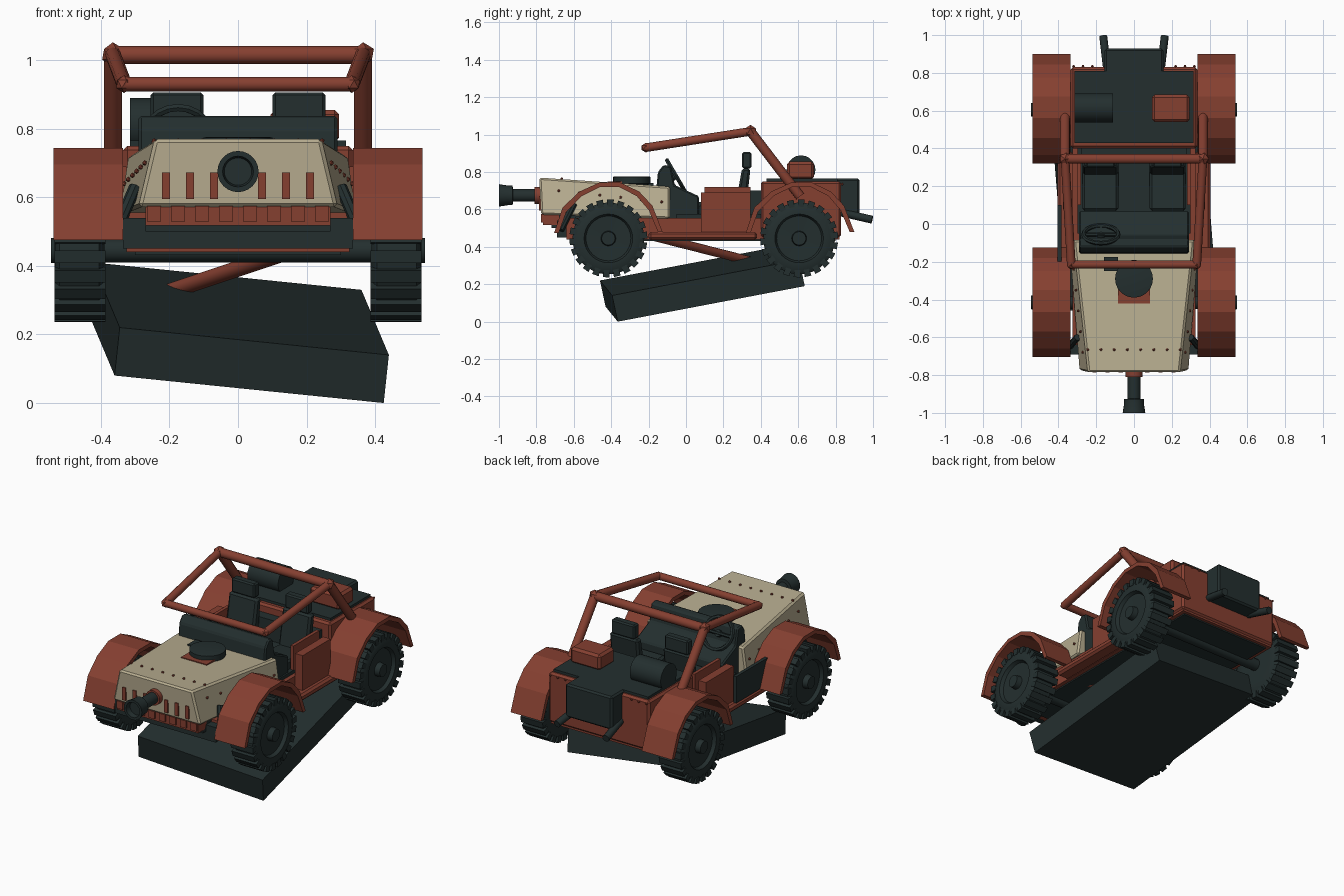
import bpy, bmesh, math
from mathutils import Vector

if "Cube" in bpy.data.objects:
    bpy.data.objects.remove(bpy.data.objects["Cube"])

def material(name, rgb):
    m = bpy.data.materials.new(name)
    m.diffuse_color = (*rgb, 1)
    m.use_nodes = True
    m.node_tree.nodes["Principled BSDF"].inputs["Base Color"].default_value = m.diffuse_color
    return m

RUST = material("rust_red", (0.235, 0.05, 0.03))
DARK = material("dark_slate", (0.017, 0.028, 0.028))
CREAM = material("cream", (0.48, 0.42, 0.28))

def finish(name, bm, mat, bevel=0, smooth=False):
    bmesh.ops.recalc_face_normals(bm, faces=bm.faces)
    me = bpy.data.meshes.new(name)
    bm.to_mesh(me)
    bm.free()
    me.materials.append(mat)
    ob = bpy.data.objects.new(name, me)
    bpy.context.collection.objects.link(ob)
    if bevel:
        b = ob.modifiers.new("bevel", 'BEVEL')
        b.width, b.segments = bevel, 1
    if smooth:
        bpy.context.view_layer.objects.active = ob
        bpy.ops.object.select_all(action='DESELECT')
        ob.select_set(True)
        bpy.ops.object.shade_smooth_by_angle(angle=math.radians(35))
    return ob

def hexa(name, lower, upper, mat, bevel=0):
    """Six sided block from two matching rings of four corners."""
    bm = bmesh.new()
    a = [bm.verts.new(p) for p in lower]
    b = [bm.verts.new(p) for p in upper]
    bm.faces.new(a)
    bm.faces.new(b)
    for i in range(4):
        j = (i + 1) % 4
        bm.faces.new((a[i], a[j], b[j], b[i]))
    return finish(name, bm, mat, bevel)

def box(name, x, y, z, mat, bevel=0):
    ring = [(x[0], y[0]), (x[1], y[0]), (x[1], y[1]), (x[0], y[1])]
    return hexa(name, [(*p, z[0]) for p in ring], [(*p, z[1]) for p in ring], mat, bevel)

def prism(name, prof, x0, x1, mat, bevel=0):
    """Extrude a (y, z) profile along x."""
    bm = bmesh.new()
    f = bm.faces.new([bm.verts.new((x0, *p)) for p in prof])
    r = bmesh.ops.extrude_face_region(bm, geom=[f])
    vs = [v for v in r['geom'] if isinstance(v, bmesh.types.BMVert)]
    bmesh.ops.translate(bm, verts=vs, vec=(x1 - x0, 0, 0))
    return finish(name, bm, mat, bevel)

def lathe(name, origin, axis, prof, mat, n=24, smooth=True):
    """Revolve (distance, radius) points about an axis."""
    bm = bmesh.new()
    q = Vector(axis).to_track_quat('Z', 'Y')
    rings = [[bm.verts.new(Vector(origin) + q @ Vector((r * math.cos(2 * math.pi * i / n),
              r * math.sin(2 * math.pi * i / n), d))) for i in range(n)] for d, r in prof]
    for a, b in zip(rings, rings[1:]):
        for i in range(n):
            j = (i + 1) % n
            bm.faces.new((a[i], a[j], b[j], b[i]))
    bm.faces.new(rings[0])
    bm.faces.new(rings[-1])
    return finish(name, bm, mat, 0, smooth)

def tube(name, a, b, r, mat, n=12):
    d = Vector(b) - Vector(a)
    return lathe(name, a, d, [(0, r), (d.length, r)], mat, n)

def dots(name, pts, r, mat):
    bm = bmesh.new()
    for p in pts:
        g = bmesh.ops.create_icosphere(bm, subdivisions=1, radius=r)
        bmesh.ops.translate(bm, verts=g['verts'], vec=p)
    return finish(name, bm, mat)

# Tilted stone slab the vehicle stands on
o, L, W, H = (Vector(v) for v in ((.425, -.365, 0), (-.08, 1.0, .19), (-.785, -.065, .08), (.015, -.03, .14)))
hexa("base_slab", [o, o + L, o + L + W, o + W], [o + H, o + L + H, o + L + W + H, o + W + H], DARK)
tube("support_pole", (-.20, .34, .325), (.25, -.25, .475), .024, RUST)

# Wheels, treads and fenders
WZ = .445
arch = [(-.29, .475), (-.245, .61), (-.155, .695), (-.05, .743), (.065, .743), (.165, .695), (.235, .62), (.29, .48)]
inner = [(y * .92, z - .024) for y, z in arch]
inner[0], inner[-1] = (-.265, .475), (.265, .48)
for end, wy in (("front", -.415), ("rear", .605)):
    for side, s in (("right", 1), ("left", -1)):
        tag = end + "_" + side
        lathe("wheel_" + tag, (s * .39, wy, WZ), (s, 0, 0),
              [(0, .12), (0, .17), (.015, .192), (.13, .192), (.143, .175), (.145, .13), (.125, .12),
               (.122, .04), (.155, .036), (.155, .015)], DARK, 32)
        bm = bmesh.new()
        n = 22
        for i in range(n):
            a0, a1 = 2 * math.pi * i / n, 2 * math.pi * (i + .62) / n
            ring = [(r * math.cos(a), r * math.sin(a)) for r, a in ((.17, a0), (.209, a0), (.209, a1), (.17, a1))]
            p = [bm.verts.new((s * .387, wy + c, WZ + d)) for c, d in ring]
            q = [bm.verts.new((s * .535, wy + c, WZ + d)) for c, d in ring]
            bm.faces.new(p)
            bm.faces.new(q)
            for k in range(4):
                bm.faces.new((p[k], p[(k + 1) % 4], q[(k + 1) % 4], q[k]))
        finish("tread_" + tag, bm, DARK)
        fy = wy + (0 if end == "front" else .005)
        prism("fender_" + tag, [(fy + y, z) for y, z in arch + inner[::-1]], s * .335, s * .538, RUST)
    tube(end + "_axle", (-.4, wy, WZ), (.4, wy, WZ), .035, DARK)

# Lower tub and rear body
box("tub", (-.325, .325), (-.64, .82), (.44, .555), RUST)
box("underbody", (-.3, .3), (-.6, .8), (.432, .45), DARK)
box("rear_body", (-.335, .335), (.40, .83), (.45, .75), RUST, .012)
box("rear_deck", (-.315, .315), (.43, .81), (.74, .765), DARK)
box("seat_bulkhead", (-.28, .28), (.34, .41), (.54, .70), DARK)
box("tail_box", (-.155, .155), (.78, .928), (.565, .765), DARK, .01)
for s in (1, -1):
    tube("exhaust", (s * .14, .80, .59), (s * .163, .995, .545), .021, DARK)
    box("sill", sorted((s * .32, s * .405)), (-.20, .38), (.437, .48), RUST, .012)
    box("door", sorted((s * .325, s * .375)), (.08, .345), (.45, .69), RUST)
    box("door_rail", sorted((s * .28, s * .30)), (.10, .345), (.54, .72), RUST)
    tube("front_strut", (s * .30, -.60, .63), (s * .36, -.67, .49), .018, DARK, 8)
box("left_side_panel", (-.405, -.385), (-.22, .10), (.48, .64), DARK)

# Hood with grille slots
hexa("hood", [(-.29, -.775, .572), (.29, -.775, .572), (.345, -.085, .55), (-.345, -.085, .55)],
     [(-.243, -.785, .77), (.243, -.785, .77), (.32, -.085, .722), (-.32, -.085, .722)], CREAM, .01)
for i in (-3, -2, -1, 1, 2, 3):
    x = i * .07
    box("grille_slot", (x - .011, x + .011), (-.786, -.77), (.595, .672), RUST)
box("grille_bar", (-.27, .27), (-.765, -.68), (.517, .572), RUST)
for i in range(8):
    x = -.245 + i * .07
    box("grille_tooth", (x - .02, x + .02), (-.775, -.72), (.53, .575), RUST)
box("front_bumper", (-.335, .335), (-.69, -.64), (.45, .54), DARK)
box("radiator_core", (-.27, .27), (-.72, -.45), (.50, .60), DARK)

# Front nozzle
lathe("nozzle_flange", (0, -.78, .675), (0, -1, 0), [(0, .045), (.03, .045)], RUST)
lathe("nozzle", (0, -.79, .675), (0, -1, 0),
      [(0, .034), (.135, .034), (.137, .052), (.16, .052), (.21, .06), (.21, .045), (.18, .04)], DARK)

# Air filter on hood
box("filter_plate", (-.085, .085), (-.42, -.26), (.72, .75), RUST)
lathe("air_filter", (0, -.29, .72), (0, 0, 1), [(0, .06), (.018, .1), (.054, .1), (.056, .09)], DARK)
box("hood_latch", (-.16, -.085), (-.25, -.175), (.71, .742), DARK)

# Rivets
pts = [(-.245 + i * .07, -.665, .764) for i in range(8)]
for s in (1, -1):
    pts += [(s * (.272 + .012 * i), -.68 + i * .11, .70 - i * .012) for i in range(6)]
    pts += [(s * (.32 - .05 * i), .835, .735) for i in range(3)]
dots("rivets", pts, .008, RUST)

# Dashboard and steering wheel
prism("dashboard", [(-.16, .70), (-.15, .80), (-.12, .838), (-.08, .83), (-.06, .73), (.07, .67), (.07, .54), (-.16, .54)],
      -.29, .29, DARK, .008)
c, nrm = Vector((-.175, -.055, .782)), Vector((0, .86, .5))
bpy.ops.mesh.primitive_torus_add(location=c, rotation=nrm.to_track_quat('Z', 'Y').to_euler(),
                                 major_radius=.092, minor_radius=.012, major_segments=20, minor_segments=6)
bpy.context.object.name = "steering_wheel"
bpy.context.object.data.materials.append(DARK)
tube("steering_column", c - nrm * .09, c + nrm * .005, .02, DARK)
tube("steering_spoke", c + Vector((-.09, 0, 0)), c + Vector((.09, 0, 0)), .01, DARK, 6)

# Seats
box("cabin_floor", (-.30, .30), (-.05, .40), (.53, .575), DARK)
for s in (1, -1):
    x = s * .178
    prism("seat_cushion", [(.07, .56), (.07, .63), (.29, .61), (.30, .56)], x - .095, x + .095, DARK, .012)
    prism("seat_back", [(.26, .60), (.30, .82), (.345, .82), (.32, .60)], x - .095, x + .095, DARK, .012)
    box("headrest", (x - .077, x + .077), (.30, .35), (.82, .906), DARK, .008)

# Roll cage
for s in (1, -1):
    top = (s * .365, .345, 1.017)
    tube("cage_rear_leg", top, (s * .365, .61, .67), .026, RUST)
    tube("cage_side_bar", top, (s * .332, -.215, .93), .023, RUST)
    dots("cage_joint", [top], .035, RUST)
    dots("cage_corner", [(s * .332, -.215, .93)], .026, RUST)
tube("cage_rear_bar", (-.365, .345, 1.015), (.365, .345, 1.015), .026, RUST)
tube("cage_front_bar", (-.332, -.215, .93), (.332, -.215, .93), .021, RUST)

# Cargo
tube("cargo_roll", (-.315, .615, .812), (-.11, .615, .812), .077, DARK, 20)
box("cargo_case", (.095, .295), (.54, .685), (.76, .855), RUST, .014)
